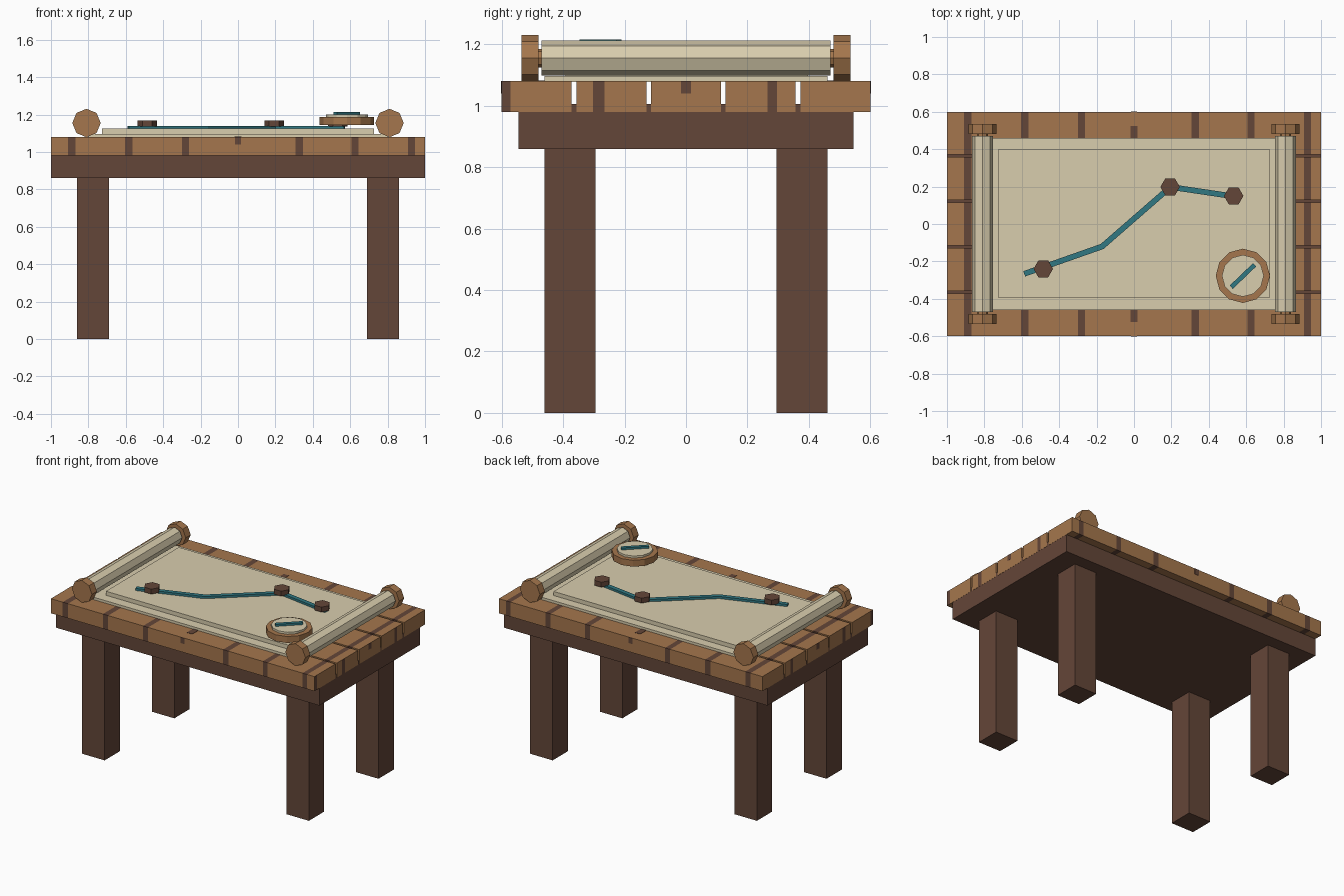
import bpy, bmesh, math
from mathutils import Vector, Matrix

if "Cube" in bpy.data.objects:
    bpy.data.objects.remove(bpy.data.objects["Cube"])


def material(name, rgb):
    m = bpy.data.materials.new(name)
    m.diffuse_color = (*rgb, 1)
    m.use_nodes = True
    m.node_tree.nodes["Principled BSDF"].inputs["Base Color"].default_value = m.diffuse_color
    return m


WOOD = material("warm wood", (0.375, 0.183, 0.074))
DARK = material("dark wood", (0.127, 0.061, 0.040))
PAPER = material("parchment", (0.69, 0.61, 0.42))
TEAL = material("teal ink", (0.031, 0.190, 0.225))


def finish(bm, name, *mats):
    bmesh.ops.recalc_face_normals(bm, faces=bm.faces)
    me = bpy.data.meshes.new(name)
    bm.to_mesh(me)
    bm.free()
    for m in mats:
        me.materials.append(m)
    ob = bpy.data.objects.new(name, me)
    bpy.context.collection.objects.link(ob)
    return ob


def box_mesh(x0, x1, y0, y1, z0, z1):
    bm = bmesh.new()
    bmesh.ops.create_cube(bm, size=1)
    for v in bm.verts:
        v.co = ((x0 + x1) / 2 + v.co.x * (x1 - x0),
                (y0 + y1) / 2 + v.co.y * (y1 - y0),
                (z0 + z1) / 2 + v.co.z * (z1 - z0))
    return bm


def box(name, mat, *ext):
    return finish(box_mesh(*ext), name, mat)


def prism(name, mat, sides, r, center, depth, along_y=False):
    """Regular prism with a corner on the +x axis."""
    bm = bmesh.new()
    bmesh.ops.create_cone(bm, cap_ends=True, segments=sides, radius1=r, radius2=r, depth=depth)
    first = max(bm.verts, key=lambda v: v.co.x).co
    turn = Matrix.Rotation(-math.atan2(first.y, first.x), 4, 'Z')
    tilt = Matrix.Rotation(math.pi / 2, 4, 'X') if along_y else Matrix()
    bmesh.ops.transform(bm, matrix=Matrix.Translation(center) @ tilt @ turn, verts=bm.verts)
    return finish(bm, name, mat)


def strip(name, mat, a, b, width, z0, z1, extra=0.0):
    """Flat bar from point a to point b."""
    a, b = Vector(a), Vector(b)
    d = b - a
    half = d.length / 2 + extra
    ob = box(name, mat, -half, half, -width / 2, width / 2, z0, z1)
    mid = (a + b) / 2
    ob.data.transform(Matrix.Translation((mid.x, mid.y, 0)) @
                      Matrix.Rotation(math.atan2(d.y, d.x), 4, 'Z'))
    return ob


# Legs and apron
for sx in (-1, 1):
    for sy in (-1, 1):
        box("leg", DARK, *sorted((sx * 0.69, sx * 0.86)), *sorted((sy * 0.295, sy * 0.46)), 0, 0.87)
box("apron", DARK, -0.999, 0.999, -0.545, 0.545, 0.86, 1.005)

# Planks with dark bands cut across them, and on their ends
X_BANDS = [(-0.91, -0.87), (-0.605, -0.565), (-0.30, -0.262), (0.307, 0.347), (0.608, 0.645), (0.91, 0.945)]
Y_BANDS = [(-0.6, -0.572), (-0.302, -0.266), (0.266, 0.296)]


def in_band(v, bands):
    return any(a < v < b for a, b in bands)


for i in range(5):
    y0 = -0.6 + i * 0.243
    bm = box_mesh(-1, 1, y0, y0 + 0.228, 0.98, 1.08)
    for axis, bands in ((Vector((1, 0, 0)), X_BANDS), (Vector((0, 1, 0)), Y_BANDS)):
        for edge in (e for band in bands for e in band):
            bmesh.ops.bisect_plane(bm, geom=bm.verts[:] + bm.edges[:] + bm.faces[:],
                                   plane_co=axis * edge, plane_no=axis)
    bm.normal_update()
    for f in bm.faces:
        c = f.calc_center_median()
        on_end = abs(f.normal.x) > 0.5
        f.material_index = int(in_band(c.y, Y_BANDS) if on_end else in_band(c.x, X_BANDS))
    finish(bm, "plank", WOOD, DARK)

# Small knots at the middle of each edge
for s in (-1, 1):
    box("top_knot", DARK, -0.02, 0.02, *sorted((s * 0.45, s * 0.525)), 1.075, 1.082)
    box("edge_knot", DARK, -0.016, 0.016, *sorted((s * 0.597, s * 0.602)), 1.04, 1.08)
    box("end_knot", DARK, *sorted((s * 0.997, s * 1.001)), -0.016, 0.016, 1.04, 1.08)

# Map sheet with raised inner panel
box("map_sheet", PAPER, -0.80, 0.80, -0.46, 0.46, 1.078, 1.097)
box("map_panel", PAPER, -0.727, 0.727, -0.393, 0.397, 1.09, 1.125)

# Scroll rolls and wooden end caps
for sx in (-1, 1):
    prism("scroll_roll", PAPER, 8, 0.057, (sx * 0.81, 0, 1.155), 0.94, True)
    prism("scroll_rod", WOOD, 8, 0.03, (sx * 0.81, 0, 1.155), 1.0, True)
    for sy in (-1, 1):
        prism("scroll_cap", WOOD, 8, 0.076, (sx * 0.81, sy * 0.508, 1.155), 0.054, True)

# Route line and hexagonal markers
route = [(-0.583, -0.265), (-0.17, -0.12), (0.195, 0.198), (0.565, 0.143)]
for a, b in zip(route, route[1:]):
    strip("route_line", TEAL, a, b, 0.03, 1.122, 1.14, 0.004)
for x, y in ((-0.485, -0.24), (0.193, 0.198), (0.533, 0.15)):
    prism("marker", DARK, 6, 0.052, (x, y, 1.152), 0.034)

# Compass
prism("compass_case", WOOD, 12, 0.145, (0.582, -0.277, 1.165), 0.044)
prism("compass_face", PAPER, 12, 0.112, (0.582, -0.277, 1.193), 0.016)
strip("compass_needle", TEAL, (0.52, -0.338), (0.645, -0.218), 0.024, 1.199, 1.215)
